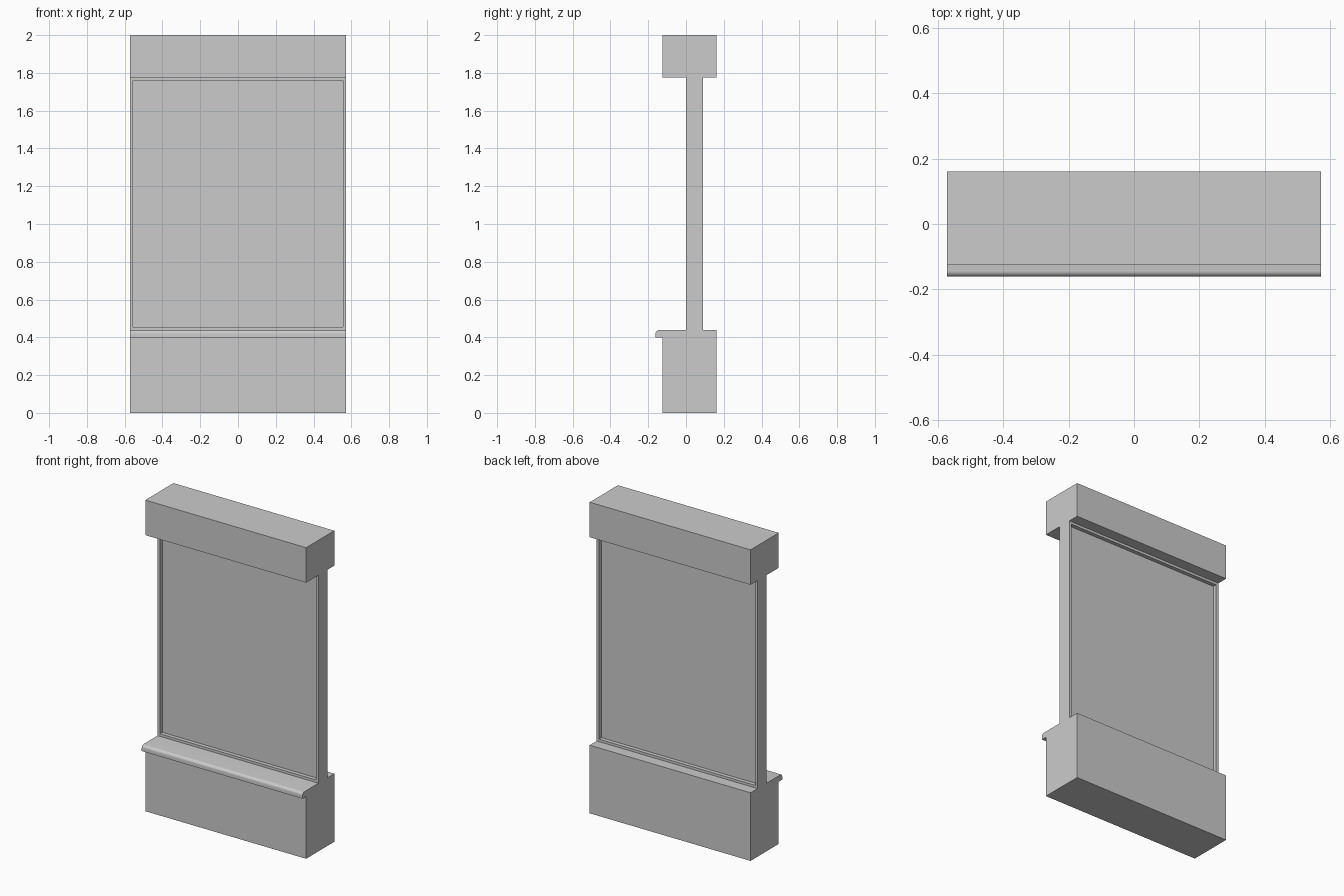
import bpy, bmesh, math

if "Cube" in bpy.data.objects:
    bpy.data.objects.remove(bpy.data.objects["Cube"])

HALF_W = 0.572


def extrude_profile(name, profile):
    """Extrude a closed (y, z) outline across the full width."""
    bm = bmesh.new()
    face = bm.faces.new([bm.verts.new((-HALF_W, y, z)) for y, z in profile])
    ext = bmesh.ops.extrude_face_region(bm, geom=[face])
    verts = [v for v in ext["geom"] if isinstance(v, bmesh.types.BMVert)]
    bmesh.ops.translate(bm, verts=verts, vec=(2 * HALF_W, 0, 0))
    bmesh.ops.recalc_face_normals(bm, faces=bm.faces)
    return finish(name, bm)


def finish(name, bm):
    mesh = bpy.data.meshes.new(name)
    bm.to_mesh(mesh)
    bm.free()
    obj = bpy.data.objects.new(name, mesh)
    bpy.context.collection.objects.link(obj)
    return obj


def rect(y0, y1, z0, z1):
    return [(y0, z0), (y1, z0), (y1, z1), (y0, z1)]


# Lower wall with projecting sill, rounded along its upper front edge
R = 0.018
nose = [(-0.161 + R - R * math.cos(a), 0.438 - R + R * math.sin(a))
        for a in (math.radians(15 * i) for i in range(7))]
wall = extrude_profile("lower_wall_with_sill",
                       [(0.161, 0.438), (0.161, 0), (-0.125, 0),
                        (-0.125, 0.40), (-0.161, 0.40)] + nose)
bpy.context.view_layer.objects.active = wall
wall.select_set(True)
bpy.ops.object.shade_smooth_by_angle(angle=math.radians(30))

# Lintel block above the window
extrude_profile("upper_wall", rect(-0.125, 0.161, 1.775, 2.0))

# Window: thin frame with the pane recessed on both faces
window = extrude_profile("window_frame_and_pane", rect(0.0, 0.09, 0.438, 1.775))
bm = bmesh.new()
bm.from_mesh(window.data)
bm.normal_update()
for f in [f for f in bm.faces if abs(f.normal.y) > 0.9]:
    bmesh.ops.inset_region(bm, faces=[f], thickness=0.023)
    bmesh.ops.translate(bm, verts=f.verts, vec=-0.025 * f.normal)
    # Recess walls: split the rim from the sunken pane
    rim = [e for e in f.edges]
    ring = [g for e in rim for g in e.link_faces if g is not f]
    bmesh.ops.translate(bm, verts=f.verts, vec=0.025 * f.normal)
    bmesh.ops.inset_region(bm, faces=[f], thickness=0.0, depth=-0.025)
bm.to_mesh(window.data)
bm.free()
